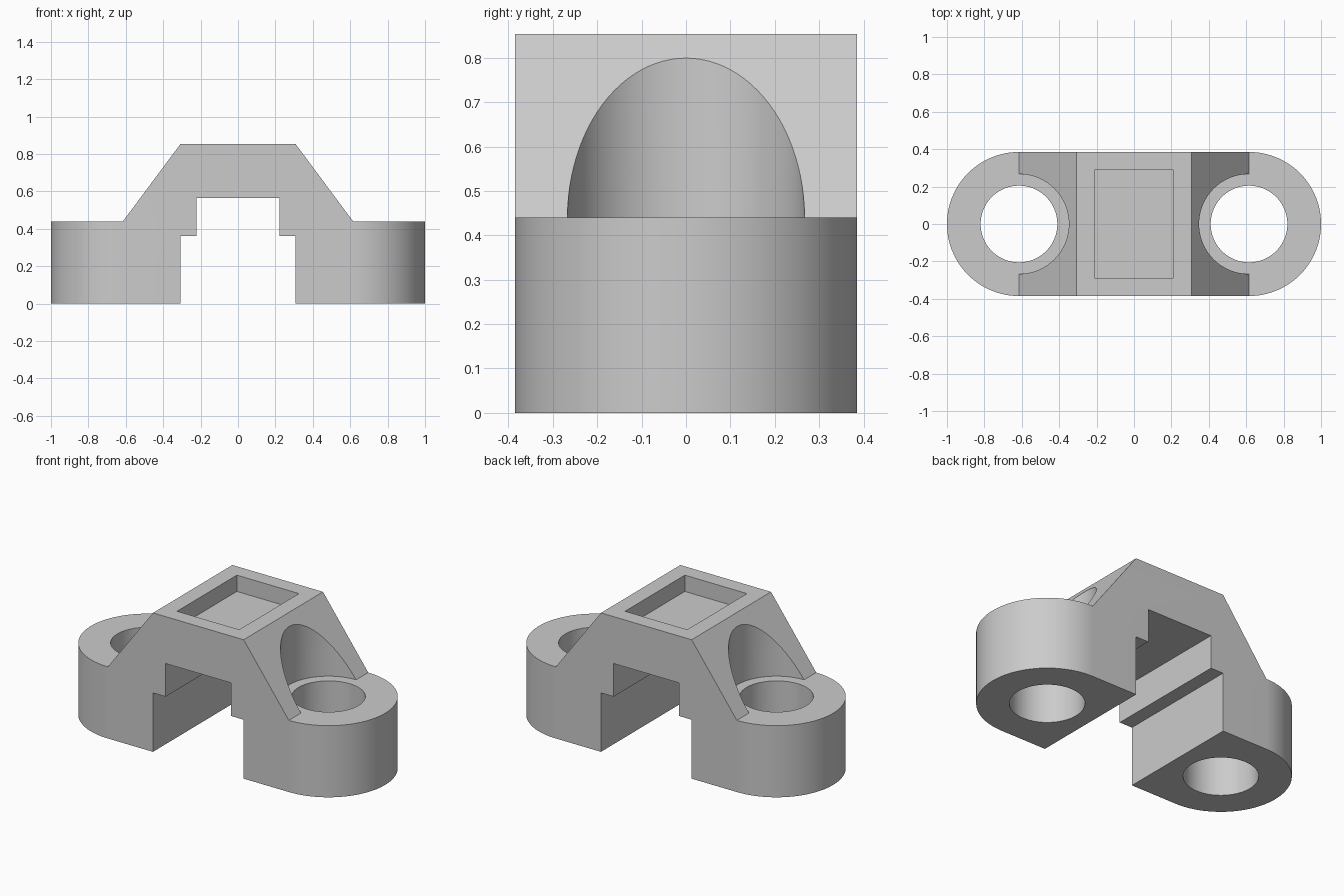
import bpy, bmesh
from math import cos, sin, pi

if "Cube" in bpy.data.objects:
    bpy.data.objects.remove(bpy.data.objects["Cube"])

END_X, END_R = 0.615, 0.385
LEDGE_Z, TOP_Z = 0.44, 0.853


def prism(name, points, place, direction):
    """Extrude a closed 2D outline along a direction."""
    bm = bmesh.new()
    face = bm.faces.new([bm.verts.new(place(a, b)) for a, b in points])
    ext = bmesh.ops.extrude_face_region(bm, geom=[face])
    moved = [v for v in ext["geom"] if isinstance(v, bmesh.types.BMVert)]
    bmesh.ops.translate(bm, verts=moved, vec=direction)
    bmesh.ops.recalc_face_normals(bm, faces=bm.faces)
    mesh = bpy.data.meshes.new(name)
    bm.to_mesh(mesh)
    bm.free()
    obj = bpy.data.objects.new(name, mesh)
    bpy.context.collection.objects.link(obj)
    return obj


def vertical(name, points, z0, z1):
    return prism(name, points, lambda x, y: (x, y, z0), (0, 0, z1 - z0))


def arc(cx, r, start, end, n):
    return [(cx + r * cos(start + (end - start) * i / n),
             r * sin(start + (end - start) * i / n)) for i in range(n + 1)]


def boolean(target, tool, operation):
    mod = target.modifiers.new(operation.title(), 'BOOLEAN')
    mod.operation, mod.object, mod.solver = operation, tool, 'EXACT'
    bpy.context.view_layer.objects.active = target
    bpy.ops.object.modifier_apply(modifier=mod.name)
    bpy.data.objects.remove(tool)


# Bridge profile with stepped slot, mirrored across x
half = [(0.222, 0.565), (0.222, 0.362), (0.308, 0.362), (0.308, 0),
        (1.1, 0), (1.1, LEDGE_Z), (END_X, LEDGE_Z), (0.308, TOP_Z)]
profile = half + [(-x, z) for x, z in reversed(half)]
body = prism("clamp_body", profile, lambda x, z: (x, -0.5, z), (0, 1, 0))

# Rounded ends
stadium = arc(END_X, END_R, -pi / 2, pi / 2, 64) + arc(-END_X, END_R, pi / 2, 3 * pi / 2, 64)
boolean(body, vertical("end_cutter", stadium, -0.2, 1.2), 'INTERSECT')

# Bolt holes and bolt head clearances in the slopes
for side in (-1, 1):
    for r, z0 in ((0.267, LEDGE_Z), (0.205, -0.2)):
        circle = arc(side * END_X, r, 0, 2 * pi, 96)[:-1]
        boolean(body, vertical("bolt_cutter", circle, z0, 1.2), 'DIFFERENCE')

# Shallow pocket in the top
pocket = [(-0.211, -0.29), (0.211, -0.29), (0.211, 0.29), (-0.211, 0.29)]
boolean(body, vertical("pocket_cutter", pocket, TOP_Z - 0.1, 1.2), 'DIFFERENCE')

body.select_set(True)
bpy.context.view_layer.objects.active = body
bpy.ops.object.shade_smooth_by_angle(angle=pi / 6)
